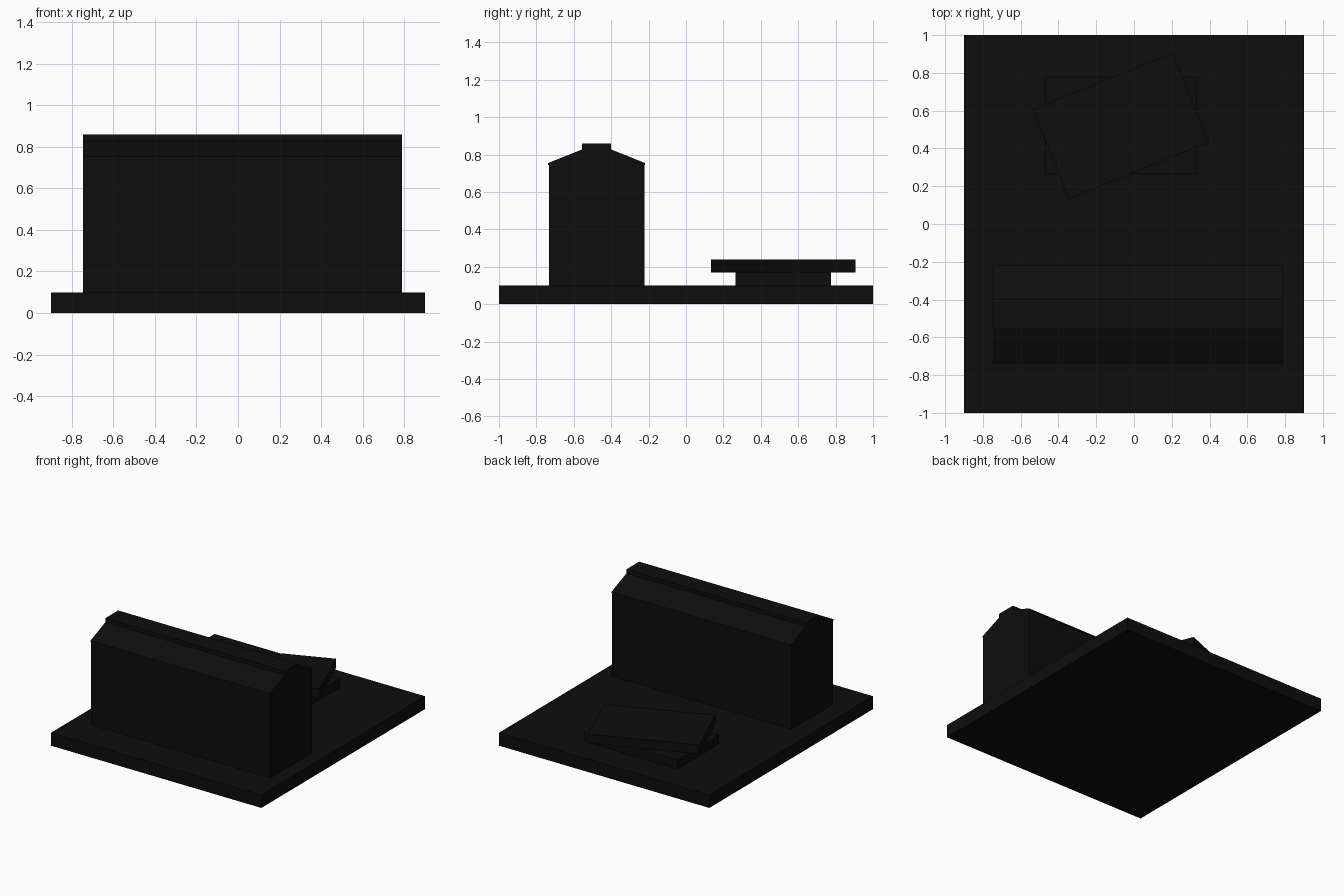
import bpy, bmesh, math

cube = bpy.data.objects.get("Cube")
if cube:
    bpy.data.objects.remove(cube, do_unlink=True)

# Single near-black material
black = bpy.data.materials.new("black")
black.use_nodes = True
colour = (0.004, 0.004, 0.004, 1)
black.diffuse_color = colour
black.node_tree.nodes["Principled BSDF"].inputs["Base Color"].default_value = colour


def add_object(name, bm):
    bmesh.ops.recalc_face_normals(bm, faces=bm.faces)
    mesh = bpy.data.meshes.new(name)
    bm.to_mesh(mesh)
    bm.free()
    mesh.materials.append(black)
    obj = bpy.data.objects.new(name, mesh)
    bpy.context.collection.objects.link(obj)
    return obj


def box(name, centre, size, turn=0):
    bm = bmesh.new()
    bmesh.ops.create_cube(bm, size=1)
    bmesh.ops.scale(bm, vec=size, verts=bm.verts)
    obj = add_object(name, bm)
    obj.location = centre
    obj.rotation_euler.z = math.radians(turn)
    return obj


def extrude_x(name, profile, x0, x1):
    """Extrude a (y, z) profile along x."""
    bm = bmesh.new()
    face = bm.faces.new([bm.verts.new((x0, y, z)) for y, z in profile])
    new = bmesh.ops.extrude_face_region(bm, geom=[face])["geom"]
    moved = [v for v in new if isinstance(v, bmesh.types.BMVert)]
    bmesh.ops.translate(bm, vec=(x1 - x0, 0, 0), verts=moved)
    return add_object(name, bm)


# Ground slab
box("ground_slab", (0, 0, 0.05), (1.8, 2.0, 0.1))

# Long hall: walls, pitched roof with slim eaves, raised ridge
X0, X1 = -0.745, 0.79
box("hall_walls", ((X0 + X1) / 2, -0.478, 0.423), (X1 - X0, 0.51, 0.646))
extrude_x("hall_roof",
          [(-0.738, 0.745), (-0.218, 0.745), (-0.218, 0.754),
           (-0.40, 0.827), (-0.556, 0.827), (-0.738, 0.754)], X0, X1)
box("roof_ridge", ((X0 + X1) / 2, -0.478, 0.84), (X1 - X0, 0.156, 0.036))

# Low building: plinth and a turned upper slab
box("low_plinth", (-0.07, 0.52, 0.135), (0.8, 0.51, 0.07))
box("turned_slab", (-0.07, 0.52, 0.205), (0.8, 0.51, 0.07), 22)
